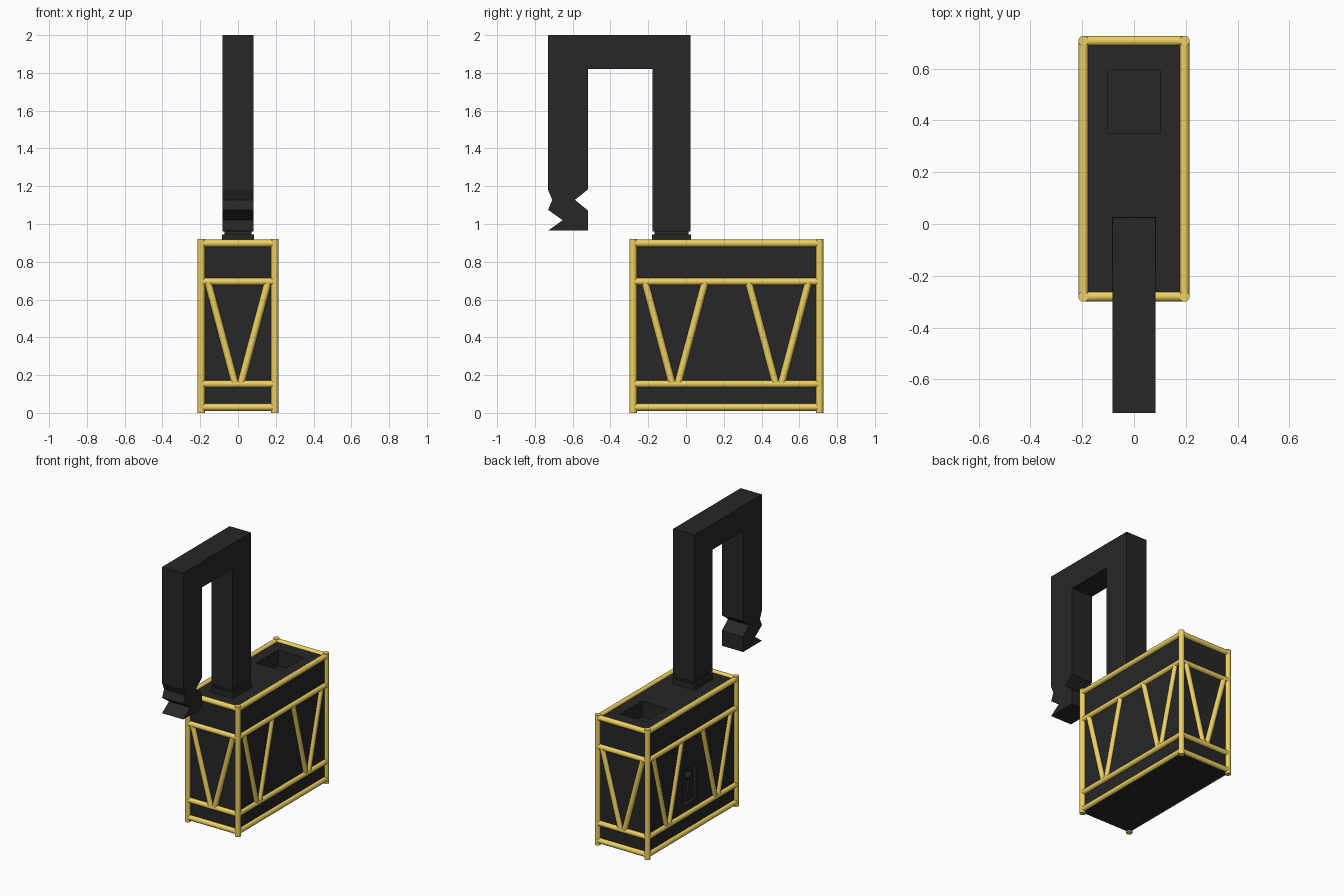
import bpy, bmesh
from mathutils import Vector

if "Cube" in bpy.data.objects:
    bpy.data.objects.remove(bpy.data.objects["Cube"])


def material(name, color):
    m = bpy.data.materials.new(name)
    m.diffuse_color = color
    m.use_nodes = True
    m.node_tree.nodes["Principled BSDF"].inputs["Base Color"].default_value = m.diffuse_color
    return m


BLACK = material("black_metal", (0.02, 0.02, 0.02, 1))
YELLOW = material("yellow_paint", (0.85, 0.63, 0.12, 1))
X, Y0, Y1, R = 0.195, -0.28, 0.707, 0.019


def box(name, x, y, z):
    bpy.ops.mesh.primitive_cube_add(size=1, location=[sum(a) / 2 for a in (x, y, z)])
    o = bpy.context.object
    o.name = name
    o.scale = [a[1] - a[0] for a in (x, y, z)]
    bpy.ops.object.transform_apply(location=False, rotation=False, scale=True)
    o.data.materials.append(BLACK)
    return o


def tube(name, a, b, r=R, mat=YELLOW):
    a, b = Vector(a), Vector(b)
    bpy.ops.mesh.primitive_cylinder_add(vertices=16, radius=r, depth=(b - a).length,
                                        location=(a + b) / 2)
    o = bpy.context.object
    o.name = name
    o.rotation_euler = (b - a).to_track_quat('Z', 'Y').to_euler()
    o.data.materials.append(mat)
    bpy.ops.object.shade_smooth_by_angle()
    return o


def cut(target, cutter):
    m = target.modifiers.new("cut", 'BOOLEAN')
    m.operation, m.object, m.solver = 'DIFFERENCE', cutter, 'EXACT'
    bpy.context.view_layer.objects.active = target
    bpy.ops.object.modifier_apply(modifier=m.name)
    bpy.data.objects.remove(cutter)


# Body with a well in the top and a recessed lever panel on the left side
body = box("body", (-X, X), (Y0, Y1), (0.01, 0.902))
cut(body, box("well_cutter", (-0.1, 0.1), (0.35, 0.595), (0.79, 1)))
cut(body, box("panel_cutter", (-0.3, -X + 0.025), (0.165, 0.315), (0.22, 0.47)))

# Lever inside the panel recess
tube("lever_stem", (-0.178, 0.24, 0.29), (-0.19, 0.24, 0.40), 0.01, BLACK)
bpy.ops.mesh.primitive_uv_sphere_add(segments=16, ring_count=8, radius=0.026,
                                     location=(-0.185, 0.24, 0.41))
knob = bpy.context.object
knob.name = "lever_knob"
knob.data.materials.append(BLACK)
bpy.ops.object.shade_smooth_by_angle()

# Corner posts
for x in (-X, X):
    for y in (Y0, Y1):
        tube("corner_post", (x, y, 0), (x, y, 0.92), 0.02)

# Horizontal rails on all four sides
for z in (0.03, 0.153, 0.695, 0.898):
    for x in (-X, X):
        tube("side_rail", (x, Y0, z), (x, Y1, z))
    for y in (Y0, Y1):
        tube("end_rail", (-X, y, z), (X, y, z))

# V-shaped braces: two per long side, one per end
TOP, LOW = 0.69, 0.157
for x in (-X, X):
    for c in (-0.058, 0.49):
        for s in (-1, 1):
            tube("side_brace", (x, c + s * 0.158, TOP), (x, c + s * 0.016, LOW))
for y in (Y0, Y1):
    for s in (-1, 1):
        tube("end_brace", (s * 0.158, y, TOP), (s * 0.016, y, LOW))

# Neck collars under the arm
box("neck_collar", (-0.085, 0.085), (-0.18, 0.027), (0.89, 0.945))
box("neck_joint", (-0.072, 0.072), (-0.168, 0.014), (0.94, 0.97))

# Hooked arm: side profile extruded across x
profile = [(0.025, 0.96), (0.025, 2), (-0.73, 2), (-0.73, 1.18), (-0.708, 1.128),
           (-0.73, 1.075), (-0.653, 1.02), (-0.73, 0.965), (-0.52, 0.965),
           (-0.52, 1.072), (-0.588, 1.128), (-0.52, 1.182), (-0.52, 1.82),
           (-0.178, 1.82), (-0.178, 0.96)]
bm = bmesh.new()
face = bm.faces.new([bm.verts.new((-0.083, y, z)) for y, z in profile])
ext = bmesh.ops.extrude_face_region(bm, geom=[face])
bmesh.ops.translate(bm, vec=(0.166, 0, 0),
                    verts=[g for g in ext["geom"] if isinstance(g, bmesh.types.BMVert)])
bmesh.ops.recalc_face_normals(bm, faces=bm.faces)
mesh = bpy.data.meshes.new("hooked_arm")
bm.to_mesh(mesh)
bm.free()
mesh.materials.append(BLACK)
bpy.context.collection.objects.link(bpy.data.objects.new("hooked_arm", mesh))
